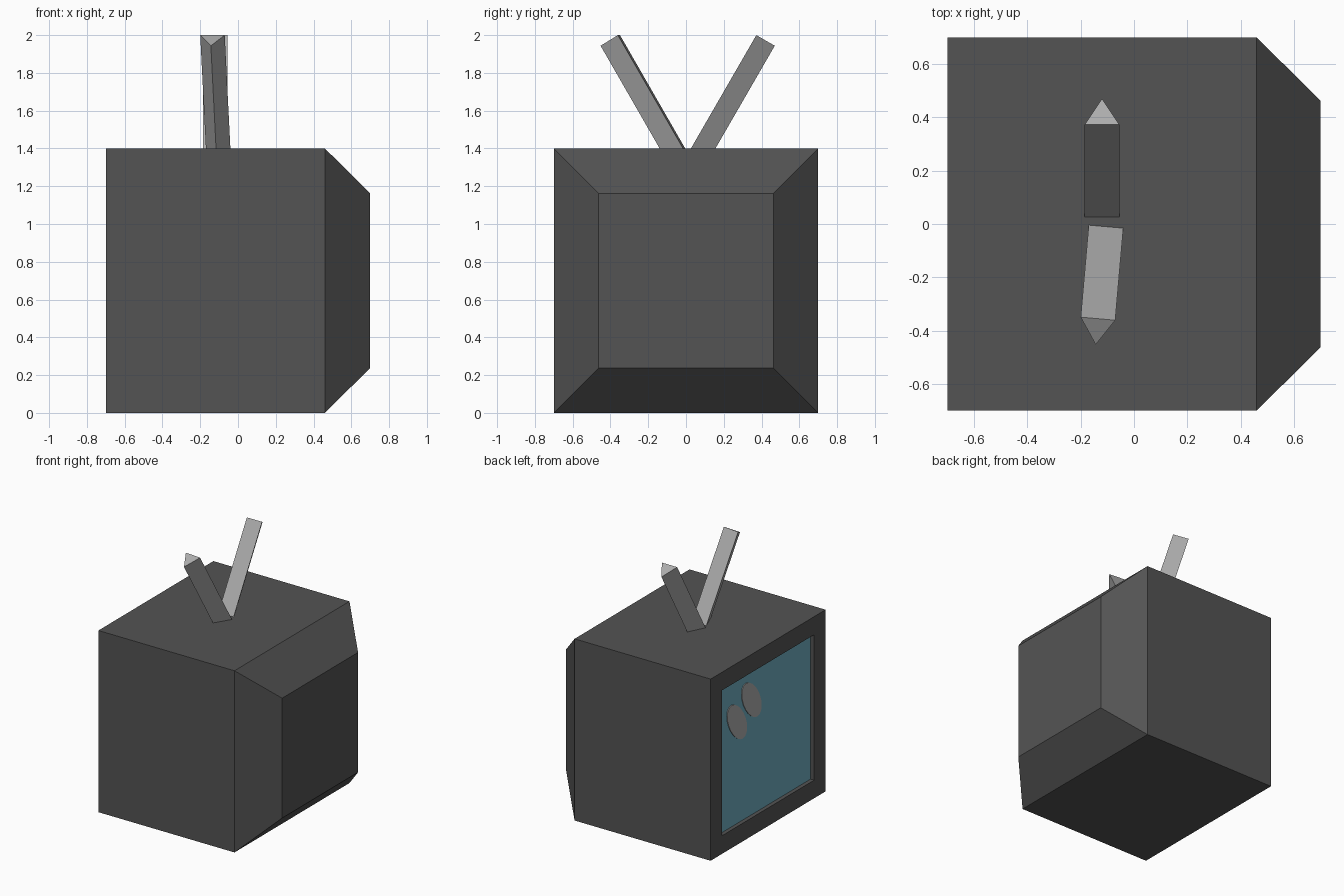
import bpy, bmesh, math
from mathutils import Matrix, Vector

if "Cube" in bpy.data.objects:
    bpy.data.objects.remove(bpy.data.objects["Cube"])


def material(name, rgb):
    m = bpy.data.materials.new(name)
    m.diffuse_color = (*rgb, 1)
    m.use_nodes = True
    m.node_tree.nodes["Principled BSDF"].inputs["Base Color"].default_value = m.diffuse_color
    return m


casing = material("dark grey casing", (0.088, 0.088, 0.088))
glass = material("blue screen", (0.16, 0.42, 0.53))
metal = material("light grey", (0.42, 0.42, 0.42))


def finish(name, bm, mats):
    bmesh.ops.recalc_face_normals(bm, faces=bm.faces)
    me = bpy.data.meshes.new(name)
    bm.to_mesh(me)
    bm.free()
    for m in mats:
        me.materials.append(m)
    ob = bpy.data.objects.new(name, me)
    bpy.context.collection.objects.link(ob)
    return ob


def side(bm, x):
    return next(f for f in bm.faces if f.normal.x * x > 0.9)


# Television casing: box with tapered back and recessed screen
bm = bmesh.new()
bmesh.ops.create_cube(bm, size=1, matrix=Matrix.Translation((-0.12, 0, 0.7))
                      @ Matrix.Diagonal((1.16, 1.4, 1.4, 1)))
bm.normal_update()
screen = side(bm, -1)
back = bmesh.ops.extrude_discrete_faces(bm, faces=[side(bm, 1)])["faces"][0]
for v in back.verts:
    v.co = Vector((0.70, v.co.y * 0.66, 0.7 + (v.co.z - 0.7) * 0.66))
bmesh.ops.inset_region(bm, faces=[screen], thickness=0.14, use_even_offset=True)
screen = bmesh.ops.extrude_discrete_faces(bm, faces=[screen])["faces"][0]
bmesh.ops.translate(bm, verts=screen.verts, vec=(0.03, 0, 0))
screen.material_index = 1
finish("television_casing", bm, [casing, glass])

# Slanted oval glints on the screen
major = Vector((0, 0.55, 0.835))
axis = Vector((-1, 0, 0))
minor = axis.cross(major)
turn = Matrix((major, minor, axis)).transposed().to_4x4()
for name, y, z in (("lower_glint", 0.34, 0.925), ("upper_glint", 0.163, 1.028)):
    bm = bmesh.new()
    bmesh.ops.create_cone(bm, cap_ends=True, segments=20, radius1=1, radius2=1, depth=1,
                          matrix=Matrix.Translation((-0.672, y, z)) @ turn
                          @ Matrix.Diagonal((0.175, 0.088, 0.006, 1)))
    finish(name, bm, [metal])

# Three-sided antennas leaning 30 degrees, flat side up
lean = Vector((0, 0.5, math.cos(math.radians(30))))
up = Vector((0, -lean.z, lean.y))
section = (Vector((-0.065, 0, 0)), Vector((0.065, 0, 0)), -0.1126 * up)
for name, x, y, deg in (("rear_antenna", -0.12, 0.026, 0), ("front_antenna", -0.105, -0.01, 175)):
    bm = bmesh.new()
    rings = [[bm.verts.new(p + lean * t) for p in section] for t in (-0.03, 0.6 / lean.z)]
    for ring in rings:
        bm.faces.new(ring)
    for i in range(3):
        j = (i + 1) % 3
        bm.faces.new((rings[0][i], rings[0][j], rings[1][j], rings[1][i]))
    ob = finish(name, bm, [metal])
    ob.location = (x, y, 1.4)
    ob.rotation_euler.z = math.radians(deg)
